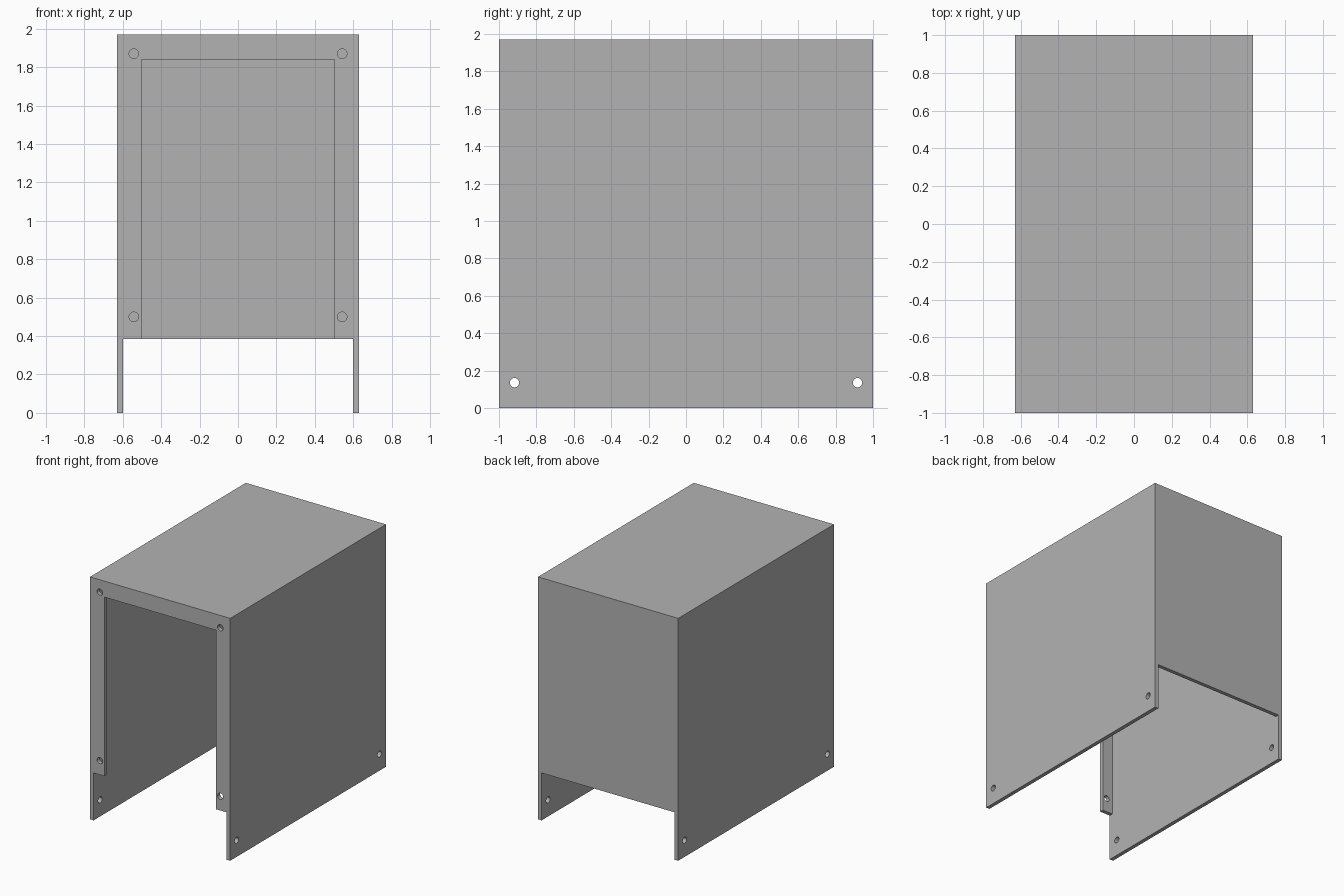
import bpy
from mathutils import Vector

cube = bpy.data.objects.get("Cube")
if cube:
    bpy.data.objects.remove(cube, do_unlink=True)

W, D, H = 0.63, 1.0, 1.97     # half width, half depth, height
T = 0.032                     # sheet thickness
SKIRT = 0.385                 # lower edge of front and back panels
HOLE = 0.025

grey = bpy.data.materials.new("sheet_grey")
grey.use_nodes = True
colour = (0.45, 0.45, 0.45, 1)
grey.diffuse_color = colour
grey.node_tree.nodes["Principled BSDF"].inputs["Base Color"].default_value = colour


def box(name, low, high):
    low, high = Vector(low), Vector(high)
    bpy.ops.mesh.primitive_cube_add(size=1, location=(low + high) / 2)
    ob = bpy.context.object
    ob.name = name
    ob.scale = high - low
    bpy.ops.object.transform_apply(location=True, rotation=False, scale=True)
    ob.data.materials.append(grey)
    return ob


def drill(name, centre, direction, length):
    bpy.ops.mesh.primitive_cylinder_add(vertices=32, radius=HOLE, depth=length, location=centre)
    ob = bpy.context.object
    ob.name = name
    ob.rotation_euler = Vector(direction).to_track_quat('Z', 'Y').to_euler()
    ob.data.materials.append(grey)
    return ob


# Folded sheet cover, hollowed from a block
cover = box("sheet_metal_cover", (-W, -D, 0), (W, D, H))
cutters = [
    box("cavity_cutter", (-W + T, -D + T, -0.1), (W - T, D - T, H - T)),
    box("lower_gap_cutter", (-W + T, -D - 0.1, -0.2), (W - T, D + 0.1, SKIRT)),
    box("front_opening_cutter", (-0.502, -D - 0.2, 0.2), (0.502, -D + 0.2, 1.84)),
]

# Mounting holes in the front flange and through both side panels
for x in (-0.542, 0.542):
    for z in (0.5, 1.87):
        cutters.append(drill("flange_hole_cutter", (x, -D, z), (0, 1, 0), 0.2))
for y in (-0.917, 0.917):
    cutters.append(drill("side_hole_cutter", (0, y, 0.135), (1, 0, 0), 2 * W + 0.2))

for cutter in cutters:
    cutter.hide_render = True
    cutter.hide_viewport = True
    cut = cover.modifiers.new(cutter.name, 'BOOLEAN')
    cut.operation = 'DIFFERENCE'
    cut.solver = 'EXACT'
    cut.object = cutter

# Apply the cuts, then drop the cutters
bpy.context.view_layer.objects.active = cover
for mod in list(cover.modifiers):
    bpy.ops.object.modifier_apply(modifier=mod.name)
for cutter in cutters:
    bpy.data.objects.remove(cutter, do_unlink=True)

bpy.ops.object.select_all(action='DESELECT')
cover.select_set(True)
bpy.ops.object.shade_smooth_by_angle()
